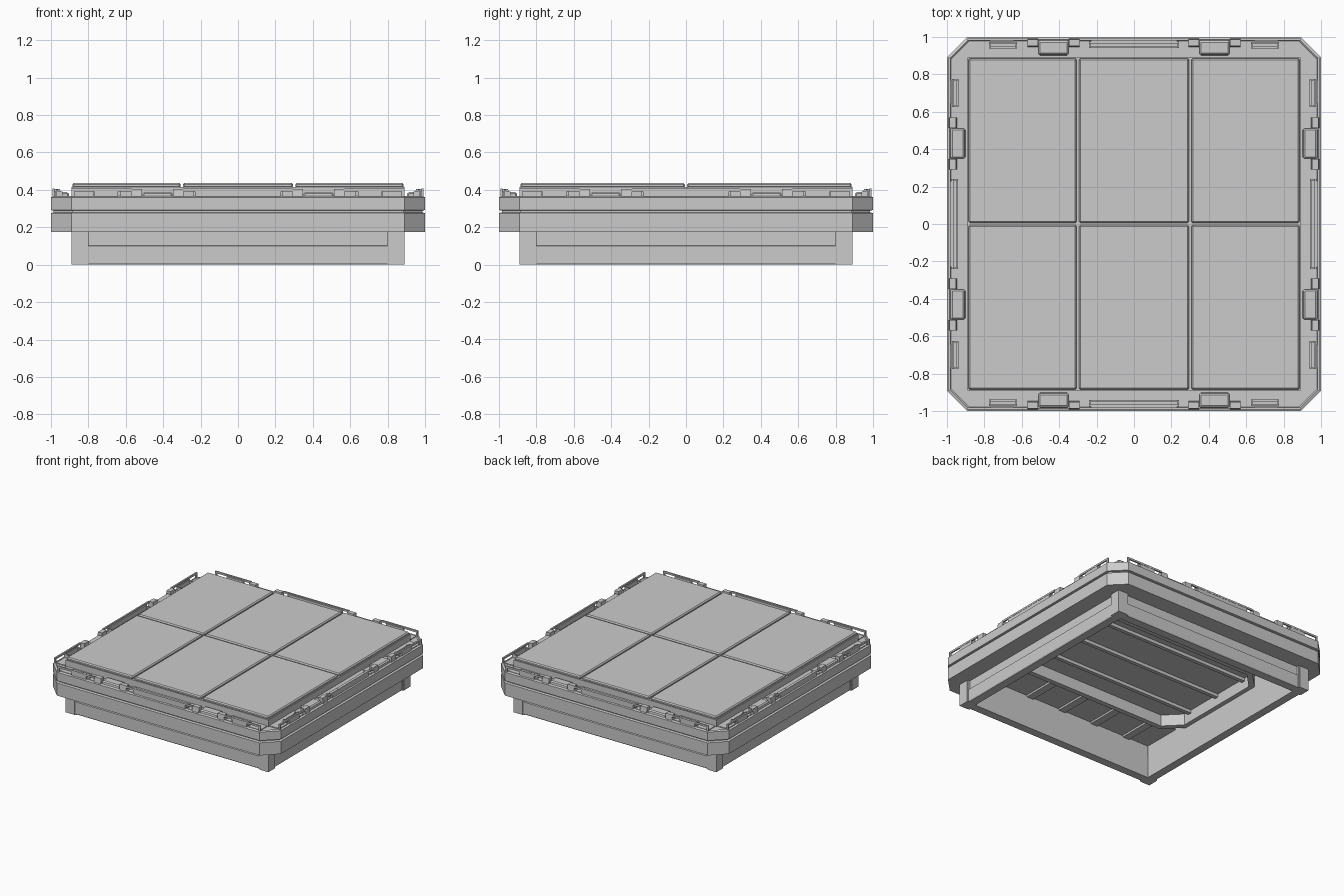
import bpy, bmesh
from math import pi
from mathutils import Matrix

if "Cube" in bpy.data.objects:
    bpy.data.objects.remove(bpy.data.objects["Cube"])


def finish(bm, name):
    bmesh.ops.recalc_face_normals(bm, faces=bm.faces)
    mesh = bpy.data.meshes.new(name)
    bm.to_mesh(mesh)
    bm.free()
    obj = bpy.data.objects.new(name, mesh)
    bpy.context.collection.objects.link(obj)
    return obj


def octagon(hx, hy, c):
    """Rectangle outline with cut corners."""
    return [(hx - c, -hy), (hx, -hy + c), (hx, hy - c), (hx - c, hy),
            (-hx + c, hy), (-hx, hy - c), (-hx, -hy + c), (-hx + c, -hy)]


def loft(name, loops):
    """Closed ring: join outlines [(points, z)] in order, last to first."""
    bm = bmesh.new()
    rings = [[bm.verts.new((x, y, z)) for x, y in pts] for pts, z in loops]
    for a, b in zip(rings, rings[1:] + rings[:1]):
        n = len(a)
        for i in range(n):
            j = (i + 1) % n
            bm.faces.new((a[i], a[j], b[j], b[i]))
    return finish(bm, name)


def add_box(bm, x0, x1, y0, y1, z0, z1, slope=0.0):
    """Box; slope draws the top in along y on both sides."""
    pts = [(x, y, z0) for x, y in ((x0, y0), (x1, y0), (x1, y1), (x0, y1))]
    pts += [(x, y, z1) for x, y in ((x0, y0 + slope), (x1, y0 + slope),
                                    (x1, y1 - slope), (x0, y1 - slope))]
    v = [bm.verts.new(p) for p in pts]
    for f in ((3, 2, 1, 0), (4, 5, 6, 7), (0, 1, 5, 4),
              (1, 2, 6, 5), (2, 3, 7, 6), (3, 0, 4, 7)):
        bm.faces.new([v[i] for i in f])


def boxes(name, specs, sides=1, mirror=False):
    """Boxes on the front side, optionally mirrored in x and put on all four sides."""
    bm = bmesh.new()
    for k in range(sides):
        part = bmesh.new()
        for s in specs:
            add_box(part, *s)
            if mirror:
                add_box(part, -s[1], -s[0], *s[2:])
        part.transform(Matrix.Rotation(k * pi / 2, 4, 'Z'))
        tmp = bpy.data.meshes.new("tmp")
        part.to_mesh(tmp)
        part.free()
        bm.from_mesh(tmp)
        bpy.data.meshes.remove(tmp)
    return finish(bm, name)


def bevel(obj, width):
    mod = obj.modifiers.new("bevel", 'BEVEL')
    mod.width = width
    mod.segments = 1


# Main body ring with cut corners and a narrow groove around the side
profile = [(0.81, 0.175), (1.0, 0.175), (1.0, 0.275), (0.985, 0.28),
           (0.985, 0.289), (1.0, 0.292), (1.0, 0.36), (0.985, 0.366),
           (0.978, 0.36), (0.81, 0.36)]
loft("body_rim", [(octagon(h, h, max(0.11 - (1 - h) * 0.586, 0.002)), z) for h, z in profile])

# Lower skirt: hollow square wall with a stepped outside
skirt = [(0.81, 0.0), (0.875, 0.0), (0.88, 0.008), (0.88, 0.1), (0.868, 0.103),
         (0.868, 0.18), (0.81, 0.18)]
loft("lower_skirt", [(octagon(h, h, 0.001), z) for h, z in skirt])

# Corner posts of the skirt
boxes("corner_posts", [(0.81, 0.89, -0.89, -0.81, 0.0, 0.178)], 4)
boxes("post_flanges", [(0.80, 0.82, -0.885, -0.86, 0.0, 0.178)], 4, True)

# Raised platform carrying the tiles
boxes("tile_platform", [(-0.89, 0.89, -0.89, 0.89, 0.355, 0.415)])

# Six top tiles
edges = [(-0.885, -0.306), (-0.294, 0.294), (0.306, 0.885)]
bevel(boxes("top_tiles", [(a, b, y0, y1, 0.41, 0.437) for a, b in edges
                          for y0, y1 in ((-0.885, -0.006), (0.006, 0.885))]), 0.008)

# Long and short grip bars framing slots on the deck
frames = []
for x0, x1, y0, y1 in ((-0.24, 0.24, -0.975, -0.94), (-0.775, -0.625, -0.972, -0.938),
                       (0.625, 0.775, -0.972, -0.938)):
    frames += [(x0, x1, y0, y0 + 0.01, 0.355, 0.402), (x0, x1, y1 - 0.01, y1, 0.355, 0.38),
               (x0, x0 + 0.01, y0, y1, 0.355, 0.39), (x1 - 0.01, x1, y0, y1, 0.355, 0.39)]
boxes("deck_slots", frames, 4)

# Clip plates and their shoulder blocks
bevel(boxes("clip_plates", [(0.35, 0.51, -0.985, -0.90, 0.355, 0.388, 0.006)], 4, True), 0.008)
boxes("clip_blocks", [(0.512, 0.57, -0.992, -0.945, 0.355, 0.405, 0.006),
                      (0.29, 0.348, -0.992, -0.945, 0.355, 0.405, 0.006)], 4, True)

# Low shoulders stepping the deck beside the clips
boxes("deck_pads", [(-0.285, 0.285, -0.978, -0.885, 0.355, 0.366)], 4)
boxes("deck_end_pads", [(0.575, 0.88, -0.978, -0.885, 0.355, 0.366)], 4, True)

# Thin raised rails along the outer edge, carried by small feet
boxes("edge_rails", [(0.57, 0.89, -0.992, -0.98, 0.392, 0.406),
                     (0.64, 0.77, -0.99, -0.976, 0.36, 0.394),
                     (0.875, 0.89, -0.992, -0.98, 0.36, 0.394)], 4, True)
boxes("middle_rails", [(-0.29, 0.29, -0.992, -0.98, 0.392, 0.406),
                       (-0.23, 0.23, -0.99, -0.976, 0.36, 0.394)], 4)

# Ceiling seen from below: high centre, lower strips at front and back
boxes("ceiling", [(-0.82, 0.82, -0.82, 0.82, 0.315, 0.358)])
boxes("ceiling_strips", [(-0.82, 0.82, -0.82, -0.5, 0.26, 0.35),
                         (-0.82, 0.82, 0.5, 0.82, 0.26, 0.35)])

# Cut-corner band and ribs under the ceiling
loft("ceiling_band", [(octagon(0.815, 0.52, 0.14), 0.225), (octagon(0.815, 0.52, 0.14), 0.35),
                      (octagon(0.775, 0.48, 0.12), 0.35), (octagon(0.775, 0.48, 0.12), 0.225)])
boxes("long_ribs", [(-0.79, 0.79, y - 0.015, y + 0.015, 0.29, 0.32)
                    for y in (-0.3, 0.0, 0.3)])
boxes("short_ribs", [(x - 0.03, x + 0.03, s * 0.665 - 0.14, s * 0.665 + 0.14, 0.245, 0.27)
                     for x in (-0.6, -0.3, 0.0, 0.3, 0.6) for s in (-1, 1)])
